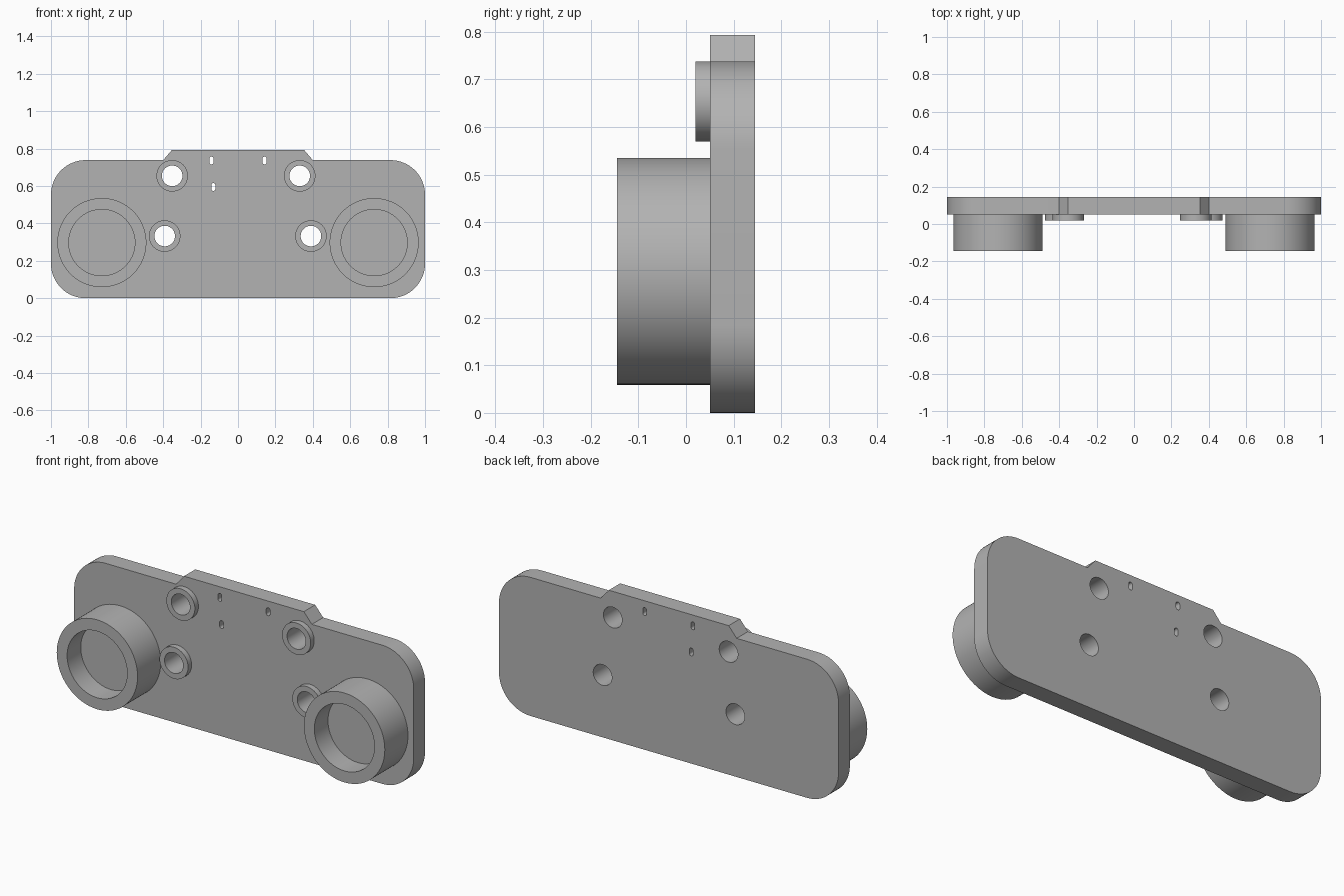
import bpy
import bmesh
from math import sin, cos, pi, radians

if "Cube" in bpy.data.objects:
    bpy.data.objects.remove(bpy.data.objects["Cube"])

grey = bpy.data.materials.new("plain grey")
grey.use_nodes = True
COLOUR = (0.45, 0.45, 0.45, 1)
grey.diffuse_color = COLOUR
grey.node_tree.nodes["Principled BSDF"].inputs["Base Color"].default_value = COLOUR


def arc(x, z, r, start=0, sweep=360, n=64):
    """Points along an arc; a full circle leaves out the repeated end point."""
    last = n if sweep == 360 else n + 1
    angles = [radians(start + sweep * i / n) for i in range(last)]
    return [(x + r * cos(a), z + r * sin(a)) for a in angles]


def slot(x, z, half_width, half_height):
    """Upright slot with round ends."""
    h = half_height - half_width
    return (arc(x, z + h, half_width, 0, 180, 12)
            + arc(x, z - h, half_width, 180, 180, 12))


def extrude(name, loops, front, back):
    """Solid between two depths; loops after the first are holes."""
    curve = bpy.data.curves.new(name, "CURVE")
    curve.dimensions = "2D"
    curve.fill_mode = "BOTH"
    curve.extrude = (back - front) / 2
    for loop in loops:
        spline = curve.splines.new("POLY")
        spline.points.add(len(loop) - 1)
        for point, (x, z) in zip(spline.points, loop):
            point.co = (x, z, 0, 1)
        spline.use_cyclic_u = True
    obj = bpy.data.objects.new(name, curve)
    bpy.context.collection.objects.link(obj)
    obj.location.y = (front + back) / 2
    obj.rotation_euler.x = pi / 2
    bpy.ops.object.select_all(action="DESELECT")
    obj.select_set(True)
    bpy.context.view_layer.objects.active = obj
    bpy.ops.object.convert(target="MESH")
    bpy.ops.object.transform_apply(location=True, rotation=True, scale=True)
    obj = bpy.context.object
    # Weld the caps to the walls
    bm = bmesh.new()
    bm.from_mesh(obj.data)
    bmesh.ops.remove_doubles(bm, verts=bm.verts, dist=0.0001)
    bmesh.ops.recalc_face_normals(bm, faces=bm.faces)
    bm.to_mesh(obj.data)
    bm.free()
    obj.data.materials.clear()
    obj.data.materials.append(grey)
    bpy.ops.object.shade_smooth_by_angle(angle=radians(30))
    return obj


PLATE_FRONT, PLATE_BACK = 0.05, 0.145
HEIGHT, CORNER = 0.738, 0.185
BOSS_HOLE, BOSS_RADIUS = 0.055, 0.084
bosses = {"upper_right": (-0.352, 0.654), "upper_left": (0.33, 0.654),
          "lower_right": (-0.392, 0.332), "lower_left": (0.39, 0.332)}

# Back plate: rounded corners, raised tab on the top edge, holes and slots
side, top = 1 - CORNER, HEIGHT - CORNER
outline = (arc(side, CORNER, CORNER, -90, 90, 16)
           + arc(side, top, CORNER, 0, 90, 16)
           + [(0.4, HEIGHT), (0.353, 0.793), (-0.353, 0.793), (-0.4, HEIGHT)]
           + arc(-side, top, CORNER, 90, 90, 16)
           + arc(-side, CORNER, CORNER, 180, 90, 16))
holes = [arc(x, z, BOSS_HOLE) for x, z in bosses.values()]
slots = [slot(x, z, 0.011, 0.021)
         for x, z in ((-0.142, 0.736), (0.142, 0.736), (-0.132, 0.594))]
extrude("back_plate", [outline] + holes + slots, PLATE_FRONT, PLATE_BACK)

# Low bosses around the four mounting holes
for place, (x, z) in bosses.items():
    extrude(place + "_boss", [arc(x, z, BOSS_RADIUS), arc(x, z, BOSS_HOLE)],
            0.02, PLATE_FRONT)

# Large round cups, each with a closed floor
for place, x in (("right", -0.728), ("left", 0.728)):
    z = 0.297
    extrude(place + "_cup_wall", [arc(x, z, 0.238, n=96), arc(x, z, 0.177, n=96)],
            -0.145, PLATE_FRONT)
    extrude(place + "_cup_floor", [arc(x, z, 0.177, n=96)], -0.03, PLATE_FRONT)
